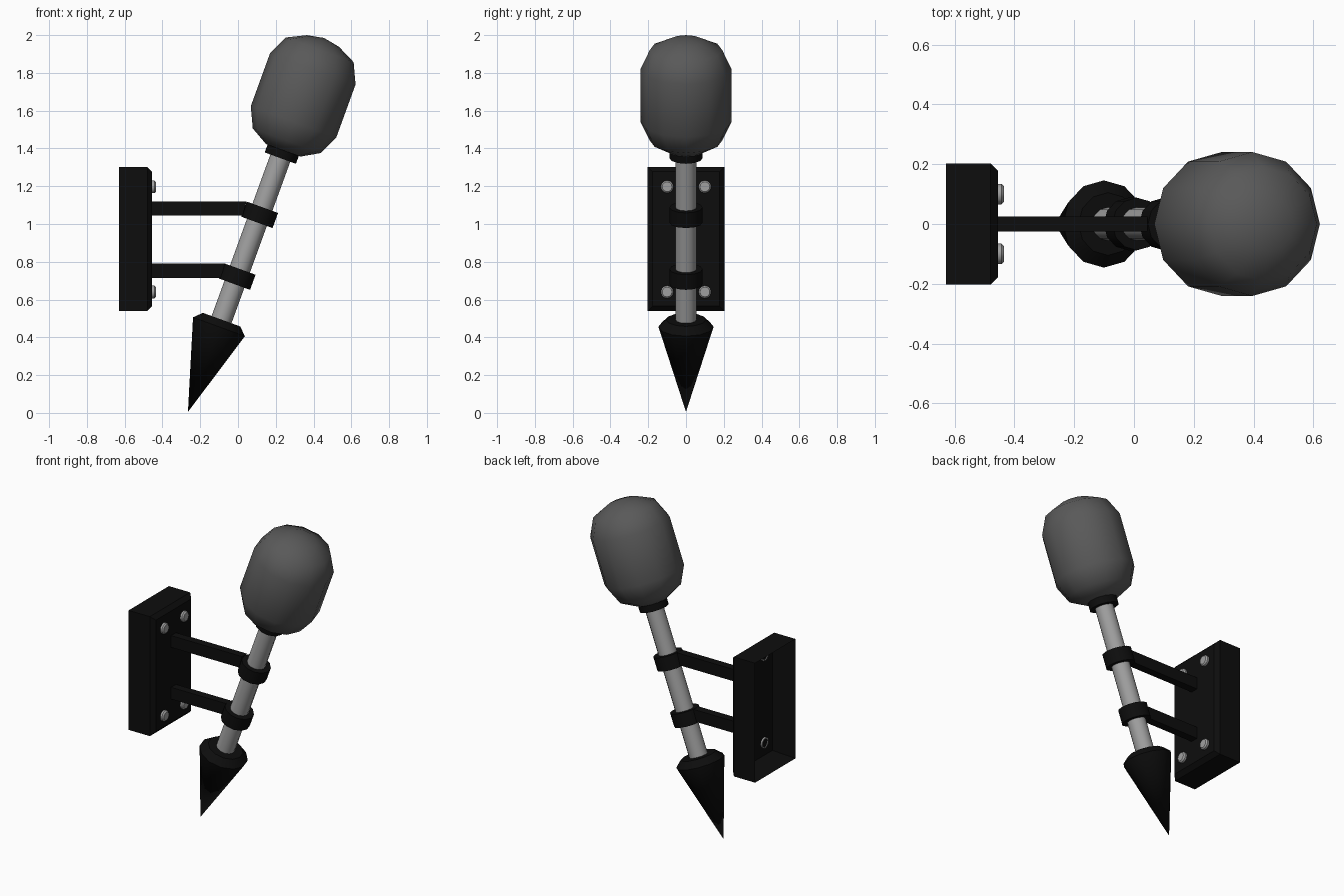
import bpy, bmesh, math
from mathutils import Matrix

if "Cube" in bpy.data.objects:
    bpy.data.objects.remove(bpy.data.objects["Cube"])

SEG = 12
# leaning axis: starts at the spike tip and tilts 20 degrees toward +x
LEAN = Matrix.Translation((-0.265, 0, 0.005)) @ Matrix.Rotation(math.radians(20), 4, 'Y')


def material(name, v):
    m = bpy.data.materials.new(name)
    m.diffuse_color = (v, v, v, 1)
    m.use_nodes = True
    m.node_tree.nodes["Principled BSDF"].inputs["Base Color"].default_value = m.diffuse_color
    return m


BLACK = material("black_iron", 0.004)
DARK = material("dark_lamp", 0.1)
STEEL = material("steel", 0.35)


def finish(name, bm, mat, smooth=None):
    bmesh.ops.recalc_face_normals(bm, faces=bm.faces)
    me = bpy.data.meshes.new(name)
    bm.to_mesh(me)
    bm.free()
    ob = bpy.data.objects.new(name, me)
    bpy.context.collection.objects.link(ob)
    me.materials.append(mat)
    if smooth:
        bpy.ops.object.select_all(action='DESELECT')
        ob.select_set(True)
        bpy.context.view_layer.objects.active = ob
        bpy.ops.object.shade_smooth_by_angle(angle=math.radians(smooth))
    return ob


def lathe(name, profile, mat, matrix=LEAN, smooth=35):
    """Turn (radius, height) points around local z."""
    bm = bmesh.new()
    vs = [bm.verts.new((r, 0, h)) for r, h in profile]
    es = [bm.edges.new(p) for p in zip(vs, vs[1:])]
    bmesh.ops.spin(bm, geom=vs + es, axis=(0, 0, 1), cent=(0, 0, 0),
                   angle=math.tau, steps=SEG)
    bmesh.ops.remove_doubles(bm, verts=bm.verts, dist=1e-4)
    bm.transform(matrix)
    return finish(name, bm, mat, smooth)


def box(bm, lo, hi):
    verts = bmesh.ops.create_cube(bm, size=1)['verts']
    for v in verts:
        for i in range(3):
            v.co[i] = lo[i] if v.co[i] < 0 else hi[i]


# pointed base, pole, collar and lamp head
lathe("spike", [(0, 0), (0.146, 0.48), (0.105, 0.52), (0, 0.52)], BLACK)
lathe("pole", [(0, 0.51), (0.056, 0.51), (0.056, 1.46), (0, 1.46)], STEEL)
lathe("collar", [(0, 1.43), (0.088, 1.43), (0.088, 1.48), (0, 1.48)], BLACK)
lathe("lamp_head", [(0, 1.472), (0.097, 1.474), (0.191, 1.528), (0.241, 1.635),
                    (0.241, 1.932), (0.191, 2.04), (0.09, 2.09), (0, 2.107)],
      DARK, smooth=50)

# clamp rings with their horizontal arms
for label, t, z, x_end in (("lower", 0.72, 0.715, -0.03), ("upper", 1.068, 1.045, 0.085)):
    lathe(label + "_ring", [(0.054, t), (0.088, t), (0.088, t + 0.085),
                            (0.054, t + 0.085), (0.054, t)], BLACK)
    bm = bmesh.new()
    x_top = x_end - 0.04
    pts = [(-0.47, z), (x_end - 0.06, z), (x_top, z + 0.075), (-0.47, z + 0.075)]
    face = bm.faces.new([bm.verts.new((x, -0.025, h)) for x, h in pts])
    new = bmesh.ops.extrude_face_region(bm, geom=[face])['geom']
    bmesh.ops.translate(bm, vec=(0, 0.05, 0),
                        verts=[g for g in new if isinstance(g, bmesh.types.BMVert)])
    finish(label + "_arm", bm, BLACK)

# wall plate: chamfered front, hollow open back
bm = bmesh.new()
box(bm, (-0.63, -0.203, 0.54), (-0.455, 0.203, 1.302))
front = [e for e in bm.edges if all(v.co.x > -0.5 for v in e.verts)]
bmesh.ops.bevel(bm, geom=front, offset=0.025, segments=1, affect='EDGES')
back = min(bm.faces, key=lambda f: f.calc_center_median().x)
bmesh.ops.inset_region(bm, faces=[back], thickness=0.025)
bmesh.ops.translate(bm, verts=back.verts, vec=(0.15, 0, 0))
finish("wall_plate", bm, BLACK)

# four bolts, with open sleeves showing inside the plate
for i, (y, z) in enumerate((y, z) for y in (-0.1, 0.1) for z in (0.64, 1.197)):
    m = Matrix.Translation((-0.455, y, z)) @ Matrix.Rotation(math.pi / 2, 4, 'Y')
    lathe("bolt_%d" % (i + 1), [(0.026, -0.035), (0.034, -0.035), (0.034, 0.012),
                                (0.026, 0.02), (0, 0.02)], STEEL, m)
